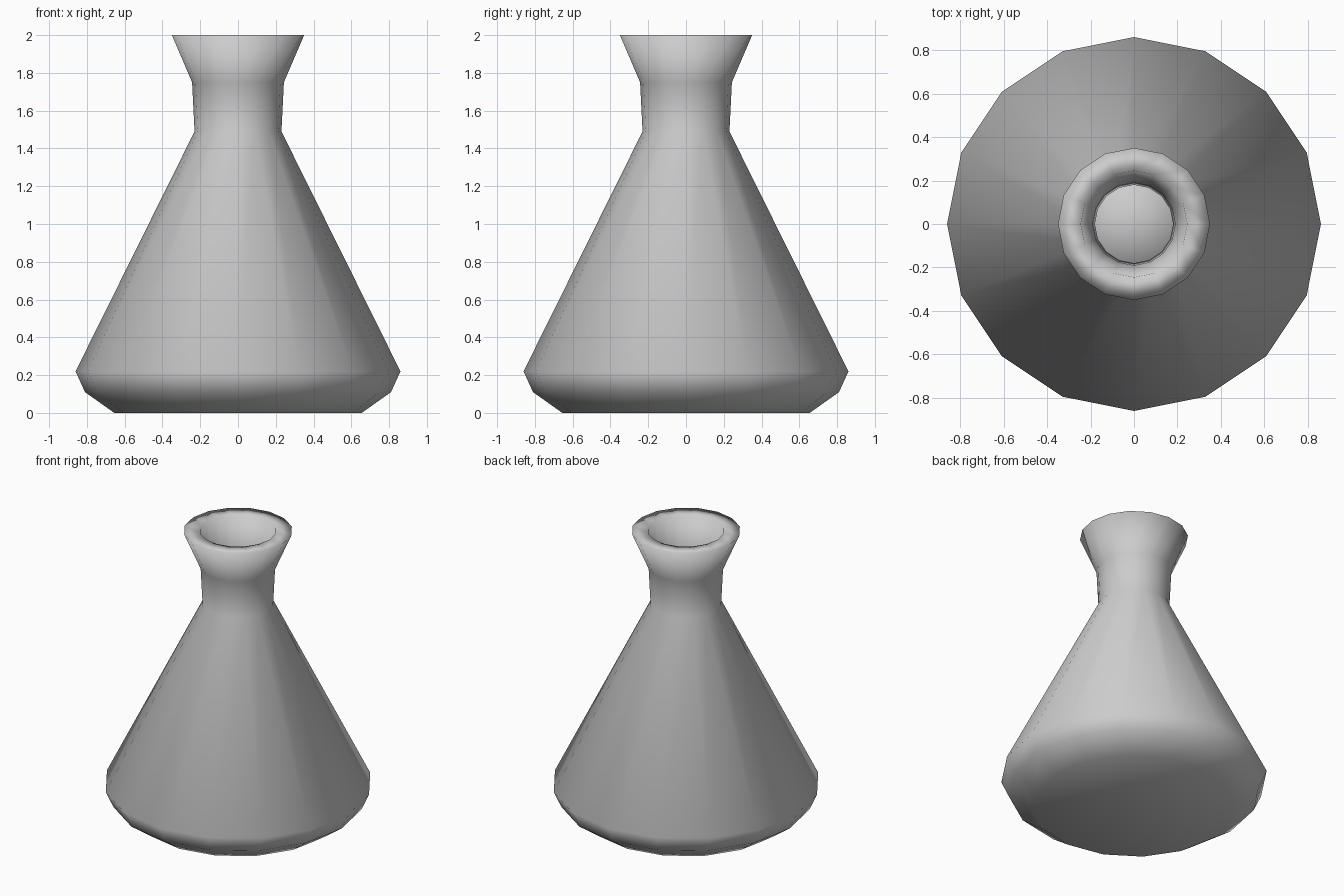
import bpy, bmesh
from math import sin, cos, pi

if "Cube" in bpy.data.objects:
    bpy.data.objects.remove(bpy.data.objects["Cube"])

SIDES = 16


def lathe(name, profile):
    """Revolve (radius, height) points about z; radius 0 becomes a pole."""
    bm = bmesh.new()
    rings = []
    for r, z in profile:
        if r == 0:
            rings.append([bm.verts.new((0, 0, z))] * SIDES)
        else:
            rings.append([bm.verts.new((r * cos(2 * pi * i / SIDES),
                                        r * sin(2 * pi * i / SIDES), z))
                          for i in range(SIDES)])
    for a, b in zip(rings, rings[1:]):
        for i in range(SIDES):
            j = (i + 1) % SIDES
            bm.faces.new(list(dict.fromkeys((a[i], a[j], b[j], b[i]))))
    bmesh.ops.recalc_face_normals(bm, faces=bm.faces)
    for f in bm.faces:
        f.smooth = True
    mesh = bpy.data.meshes.new(name)
    bm.to_mesh(mesh)
    bm.free()
    obj = bpy.data.objects.new(name, mesh)
    bpy.context.collection.objects.link(obj)
    return obj


# Flask shell: base, cone, neck and flared lip, then back down the inside
lathe("flask", [
    (0, 0), (0.655, 0), (0.81, 0.11), (0.86, 0.22),
    (0.23, 1.49), (0.243, 1.75), (0.35, 2.0),
    (0.245, 2.0), (0.19, 1.76), (0.18, 1.49),
    (0.80, 0.23), (0.76, 0.14), (0.63, 0.05), (0, 0.05)])

# Contents filling the flask up to the bottom of the neck
lathe("liquid", [
    (0, 0.07), (0.61, 0.07), (0.73, 0.15), (0.77, 0.23),
    (0.19, 1.43), (0, 1.43)])
